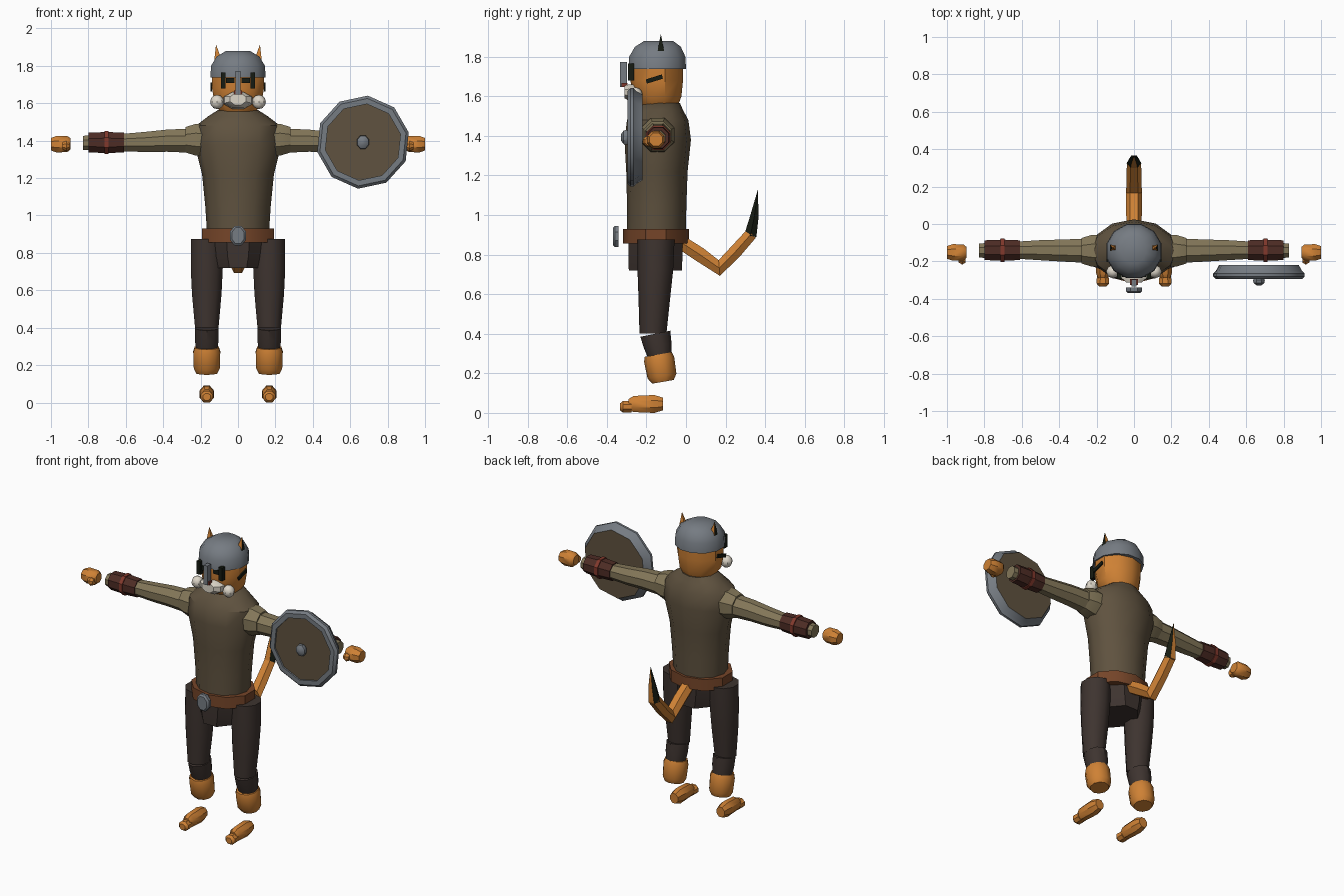
import bpy, bmesh
from math import cos, sin, pi, radians
from mathutils import Vector, Matrix

if "Cube" in bpy.data.objects:
    bpy.data.objects.remove(bpy.data.objects["Cube"])


def material(name, *rgb):
    m = bpy.data.materials.new(name)
    m.use_nodes = True
    m.diffuse_color = (*rgb, 1)
    m.node_tree.nodes["Principled BSDF"].inputs["Base Color"].default_value = (*rgb, 1)
    return m


FUR = material("orange fur", 0.62, 0.22, 0.035)
TUNIC = material("tunic brown", 0.115, 0.085, 0.05)
SLEEVE = material("sleeve khaki", 0.23, 0.185, 0.10)
CLOTH = material("dark trousers", 0.048, 0.034, 0.029)
BELT = material("belt leather", 0.18, 0.06, 0.022)
STEEL = material("steel grey", 0.18, 0.2, 0.225)
BRACER = material("bracer maroon", 0.075, 0.025, 0.018)
RED = material("strap red", 0.22, 0.04, 0.025)
WHITE = material("white fur", 0.72, 0.67, 0.58)
BLACK = material("black markings", 0.008, 0.011, 0.006)

X, Y, Z = Vector((1, 0, 0)), Vector((0, 1, 0)), Vector((0, 0, 1))
parts = []


def finish(name, bm, mats, rule=None):
    bmesh.ops.remove_doubles(bm, verts=bm.verts, dist=0.0005)
    bmesh.ops.recalc_face_normals(bm, faces=bm.faces)
    bm.normal_update()
    if rule:
        for f in bm.faces:
            f.material_index = int(rule(f))
    me = bpy.data.meshes.new(name)
    bm.to_mesh(me)
    bm.free()
    for m in mats:
        me.materials.append(m)
    ob = bpy.data.objects.new(name, me)
    bpy.context.collection.objects.link(ob)
    parts.append(ob)
    return ob


def loft(name, rings, axis, sides, *mats, phase=0, tilt=0, rule=None):
    """Skin elliptical rings (x, y, z, ra, rb); axis None follows the path."""
    bm = bmesh.new()
    pts = [Vector(r[:3]) for r in rings]
    loops = []
    for i, r in enumerate(rings):
        n = axis or (pts[min(i + 1, len(pts) - 1)] - pts[max(i - 1, 0)]).normalized()
        u = Y if n == X else X
        v = n.cross(u)
        angles = [phase + 2 * pi * k / sides for k in range(sides)]
        loops.append([bm.verts.new(pts[i] + u * r[3] * cos(a) + v * r[4] * sin(a)) for a in angles])
    for a, b in zip(loops, loops[1:]):
        for k in range(sides):
            j = (k + 1) % sides
            bm.faces.new((a[k], a[j], b[j], b[k]))
    bm.faces.new(loops[0])
    bm.faces.new(loops[-1])
    if tilt:
        bmesh.ops.rotate(bm, verts=bm.verts, cent=pts[0], matrix=Matrix.Rotation(tilt, 3, "X"))
    return finish(name, bm, mats, rule)


def box(name, loc, size, mat, tilt=0):
    bm = bmesh.new()
    m = Matrix.Translation(loc) @ Matrix.Rotation(tilt, 4, "X") @ Matrix.Diagonal((*size, 1))
    bmesh.ops.create_cube(bm, size=1, matrix=m)
    return finish(name, bm, [mat])


def ball(name, loc, size, mat):
    bm = bmesh.new()
    m = Matrix.Translation(loc) @ Matrix.Diagonal((*size, 1))
    bmesh.ops.create_uvsphere(bm, u_segments=8, v_segments=6, radius=1, matrix=m)
    return finish(name, bm, [mat])


# Body and belt
loft("tunic", [(0, -.15, .9, .165, .148), (0, -.148, 1.05, .175, .15), (0, -.147, 1.22, .192, .155),
               (0, -.143, 1.38, .232, .168), (0, -.143, 1.48, .225, .155), (0, -.135, 1.53, .16, .12),
               (0, -.13, 1.565, .105, .1)], Z, 12, TUNIC)
loft("belt", [(0, -.152, .855, .203, .167), (0, -.152, .93, .203, .167)], Z, 10, BELT, phase=pi / 10)
loft("buckle", [(0, -.37, .892, .036, .046), (0, -.36, .892, .047, .057), (0, -.34, .892, .047, .057)],
     Y, 8, STEEL, phase=pi / 8)
loft("pelvis", [(0, -.155, .72, .12, .145), (0, -.155, .78, .145, .148), (0, -.155, .87, .16, .148)],
     Z, 8, CLOTH, phase=pi / 8)

# Tail with a marked tip
loft("tail", [(0, -.03, .865, .04, .04), (0, .07, .80, .042, .042), (0, .168, .732, .042, .046),
              (0, .25, .815, .04, .038), (0, .33, .905, .038, .035)], None, 6, FUR)
loft("tail_tip", [(0, .325, .895, .039, .036), (0, .345, .99, .028, .025), (0, .363, 1.125, .001, .001)],
     None, 6, FUR, BLACK, rule=lambda f: abs(f.normal.x) > .4)

# Head, muzzle and helmet
loft("head", [(0, -.14, 1.555, .1, .1), (0, -.145, 1.6, .132, .122), (0, -.148, 1.68, .146, .133),
              (0, -.148, 1.78, .146, .133)], Z, 10, FUR, phase=pi / 10)
loft("helmet", [(0, -.145, 1.738, .153, .15), (0, -.145, 1.8, .149, .147), (0, -.142, 1.85, .118, .12),
                (0, -.138, 1.88, .066, .075)], Z, 12, STEEL, phase=pi / 12)
loft("muzzle", [(0, -.25, 1.615, .085, .048), (0, -.285, 1.618, .078, .046), (0, -.312, 1.622, .045, .034)],
     Y, 8, WHITE, phase=pi / 8)
box("nose", (0, -.31, 1.657), (.042, .03, .022), RED)
box("nose_guard", (0, -.315, 1.71), (.026, .036, .125), STEEL)

# Shield: bevelled steel rim, leather faces, central boss
SX, SZ, turn = .668, 1.392, radians(-12)
profile = [(-.22, .218), (-.25, .235), (-.265, .25), (-.28, .25), (-.295, .235), (-.295, .205), (-.285, .205)]
loft("shield", [(SX, y, SZ, r, r) for y, r in profile], Y, 10, STEEL, TUNIC, phase=turn,
     rule=lambda f: len(f.verts) > 4)
loft("shield_boss", [(SX, -.28, SZ, .022, .028), (SX, -.3, SZ, .034, .04), (SX, -.315, SZ, .032, .037),
                     (SX, -.328, SZ, .014, .018)], Y, 8, STEEL, phase=pi / 8)

# Mirrored parts
for side, s in (("left", 1), ("right", -1)):
    def limb(part, rows, mat, sides=8):
        rings = [(s * x, y, z, r, r) for x, y, z, r in rows]
        loft(f"{side}_{part}", rings, X, sides, mat, phase=pi / 8)

    # Arm
    limb("shoulder", [(.15, -.143, 1.4, .09), (.225, -.143, 1.405, .092), (.28, -.143, 1.405, .074)], SLEEVE)
    limb("sleeve", [(.25, -.143, 1.4, .07), (.38, -.142, 1.4, .064), (.5, -.14, 1.393, .058),
                    (.62, -.14, 1.39, .05), (.83, -.142, 1.388, .041)], SLEEVE)
    limb("bracer", [(.61, -.14, 1.39, .057), (.7, -.14, 1.39, .061), (.8, -.14, 1.39, .057)], BRACER)
    limb("bracer_strap", [(.692, -.14, 1.39, .067), (.715, -.14, 1.39, .067)], RED)
    limb("hand", [(.895, -.152, 1.383, .032), (.912, -.152, 1.382, .046), (.97, -.152, 1.381, .048),
                  (1.0, -.152, 1.381, .036)], FUR)
    limb("thumb", [(.9, -.188, 1.372, .02), (.918, -.19, 1.372, .029), (.938, -.188, 1.372, .02)], FUR)

    # Leg and foot
    lx = s * .167
    loft(f"{side}_thigh", [(lx, -.152, .875, .088, .094), (lx, -.155, .72, .09, .09),
                           (lx, -.16, .58, .083, .08), (lx, -.167, .4, .066, .068)],
         Z, 10, CLOTH, phase=pi / 10)
    loft(f"{side}_shin", [(lx, -.155, .4, .067, .077), (lx, -.155, .34, .067, .071), (lx, -.155, .285, .06, .06)],
         Z, 10, CLOTH, phase=pi / 10, tilt=.2)
    loft(f"{side}_ankle", [(lx, -.14, .295, .068, .07), (lx, -.14, .27, .076, .077),
                           (lx, -.14, .185, .073, .074), (lx, -.14, .155, .058, .055)],
         Z, 10, FUR, phase=pi / 10, tilt=.17)
    loft(f"{side}_foot", [(lx, -.29, .042, .026, .03), (lx, -.265, .045, .038, .044),
                          (lx, -.16, .045, .042, .049), (lx, -.115, .045, .03, .034)],
         Y, 8, FUR, phase=pi / 8)
    loft(f"{side}_toes", [(lx, -.333, .03, .022, .02), (lx, -.318, .031, .036, .032),
                          (lx, -.275, .031, .034, .031)], Y, 8, FUR, phase=pi / 8)

    # Face details
    ball(f"{side}_cheek_tuft", (s * .112, -.255, 1.607), (.037, .036, .038), WHITE)
    box(f"{side}_face_mark", (s * .079, -.278, 1.722), (.025, .03, .085), BLACK)
    box(f"{side}_eye", (s * .042, -.279, 1.722), (.046, .009, .028), BLACK)
    box(f"{side}_cheek_stripe", (s * .143, -.16, 1.687), (.009, .085, .022), BLACK, tilt=.3)
    loft(f"{side}_ear", [(s * .105, -.127, 1.81, .034, .028), (s * .117, -.127, 1.912, .001, .001)],
         Z, 4, FUR, BLACK, phase=pi / 4, rule=lambda f: f.normal.x * s > .5)

# Smooth shading with crisp edges
bpy.ops.object.select_all(action="DESELECT")
for ob in parts:
    ob.select_set(True)
bpy.context.view_layer.objects.active = parts[0]
bpy.ops.object.shade_smooth_by_angle(angle=radians(38))
